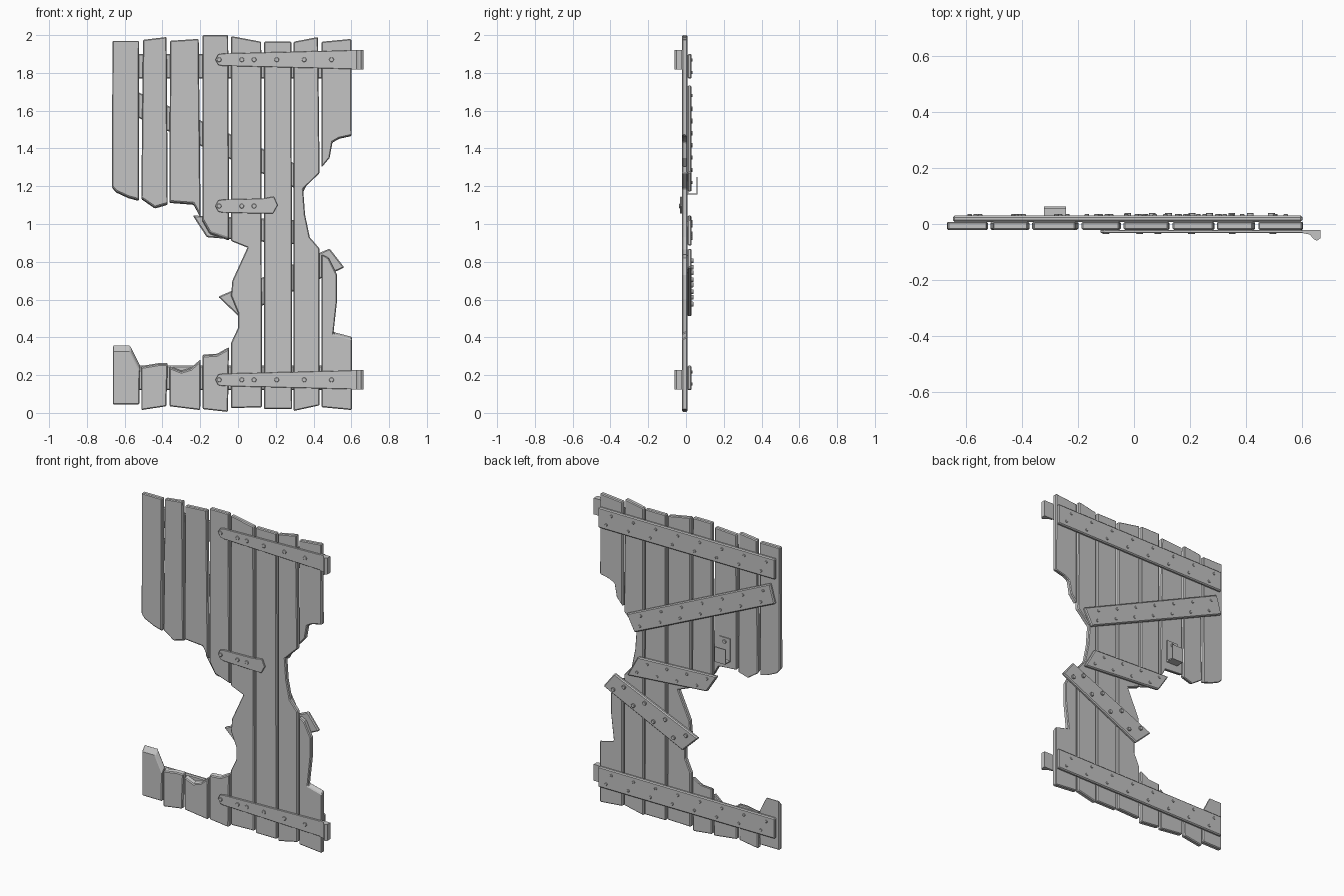
import bpy, bmesh, math
from mathutils import Matrix, Vector

if "Cube" in bpy.data.objects:
    bpy.data.objects.remove(bpy.data.objects["Cube"])

GREY = (0.55, 0.55, 0.55, 1)
grey = bpy.data.materials.new("weathered_grey")
grey.use_nodes = True
grey.diffuse_color = GREY
grey.node_tree.nodes["Principled BSDF"].inputs["Base Color"].default_value = GREY

FRONT, BACK, BRACE_BACK, STRAP_FRONT = -0.021, 0.008, 0.03, -0.032


def finish(name, bm, bevel=0):
    """Turn a bmesh into a flat shaded object, with optional worn edges."""
    bmesh.ops.recalc_face_normals(bm, faces=bm.faces)
    mesh = bpy.data.meshes.new(name)
    bm.to_mesh(mesh)
    bm.free()
    mesh.materials.append(grey)
    obj = bpy.data.objects.new(name, mesh)
    bpy.context.collection.objects.link(obj)
    if bevel:
        mod = obj.modifiers.new("worn_edges", "BEVEL")
        mod.width, mod.segments = bevel, 1
        mod.limit_method, mod.angle_limit = "ANGLE", math.radians(40)


def prism(name, ring_a, ring_b, bevel=0):
    """Close the space between two matching rings of points."""
    bm = bmesh.new()
    a, b = [[bm.verts.new(p) for p in ring] for ring in (ring_a, ring_b)]
    bm.faces.new(a)
    bm.faces.new(b)
    for i in range(len(a)):
        j = (i + 1) % len(a)
        bm.faces.new((a[i], a[j], b[j], b[i]))
    finish(name, bm, bevel)


def slab(name, outline, near, far, bevel=0, chips=(), slant=0):
    """Extrude an x-z outline along y; chipped points slope on the near side."""
    front = [(x, near, z + (slant if i in chips else 0)) for i, (x, z) in enumerate(outline)]
    prism(name, front, [(x, far, z) for x, z in outline], bevel)


def rivets(name, spots, y, height, radius=0.013):
    """Short eight sided studs, all in one object."""
    bm = bmesh.new()
    turn = Matrix.Rotation(math.pi / 2, 4, "X")
    for x, z in spots:
        bmesh.ops.create_cone(bm, cap_ends=True, segments=8, radius1=radius, radius2=radius,
                              depth=height, matrix=Matrix.Translation((x, y, z)) @ turn)
    finish(name, bm, 0.002)


def plank(name, outline, chips=(), slant=0):
    slab(name, outline, FRONT, BACK, 0.005, chips, slant)


# Upper stumps of the broken planks, broken along their lower ends
plank("plank_1_upper", [(-.665, 1.97), (-.523, 1.97), (-.525, 1.12), (-.58, 1.135), (-.645, 1.165),
                        (-.667, 1.19)], (2, 3, 4, 5), .01)
plank("plank_2_upper", [(-.503, 1.975), (-.378, 1.99), (-.372, 1.1), (-.44, 1.08), (-.512, 1.13)],
      (2, 3, 4), .01)
plank("plank_3_upper", [(-.36, 1.97), (-.208, 1.98), (-.198, 1.03), (-.235, 1.1), (-.363, 1.11)],
      (2, 3, 4), .01)
plank("plank_4_upper", [(-.187, 2), (-.052, 2), (-.047, .91), (-.15, .945), (-.187, 1.01)],
      (2, 3, 4), .015)

# Lower stumps of the broken planks, broken along their upper ends
plank("plank_1_lower", [(-.663, .045), (-.522, .045), (-.52, .26), (-.57, .36), (-.663, .36)],
      (2, 3, 4), -.035)
plank("plank_2_lower", [(-.512, .015), (-.38, .035), (-.372, .265), (-.42, .265), (-.512, .25)],
      (2, 3, 4), -.01)
plank("plank_3_lower", [(-.363, .035), (-.2, .015), (-.198, .285), (-.25, .24), (-.3, .225),
                        (-.363, .25)], (2, 3, 4, 5), -.01)
plank("plank_4_lower", [(-.187, .02), (-.053, .005), (-.048, .35), (-.11, .315), (-.187, .31)],
      (2, 3, 4), -.01)

# Planks that still run the whole height
plank("plank_5", [(-.037, 1.995), (.123, 1.965), (.127, .03), (-.037, .025), (-.037, .37),
                  (0, .45), (0, .53), (-.037, .62), (-.03, .7), (.05, .875), (-.037, .91)])
plank("plank_6", [(.138, 1.965), (.283, 1.965), (.287, .02), (.138, .02)])
plank("plank_7", [(.295, 1.965), (.424, 1.99), (.432, 1.27), (.345, 1.185), (.355, 1.05),
                  (.38, .93), (.432, .87), (.432, .04), (.295, .01)])

# Edge plank on the hinge side, missing its middle
plank("plank_8_upper", [(.443, 1.965), (.6, 1.98), (.602, 1.465), (.535, 1.45), (.5, 1.43),
                        (.485, 1.35), (.443, 1.3)], (2, 3, 4), .005)
plank("plank_8_lower", [(.443, .03), (.603, .015), (.603, .405), (.505, .43), (.525, .6),
                        (.525, .73), (.48, .82), (.443, .84)], (2, 3), -.015)


def brace(name, outline, studs, radius=0.009, height=0.01):
    """Board on the back; the outline runs top left, top right, bottom right, bottom left."""
    slab(name, outline, BACK, BRACE_BACK, 0.006)
    tl, tr, br, bl = [Vector(p) for p in outline]
    spots = []
    for i in range(studs):
        t = (i + 0.5) / studs
        for shift, side in ((-0.12, 0.25), (0.12, 0.75)):
            u = t + shift / studs
            spots.append(tl.lerp(tr, u).lerp(bl.lerp(br, u), side))
    rivets(name + "_studs", spots, BRACE_BACK, height, radius)


# Back boards
brace("top_brace", [(-.645, 1.9), (.6, 1.9), (.6, 1.77), (-.645, 1.77)], 8)
brace("upper_diagonal_brace", [(-.61, 1.735), (.4, 1.275), (.345, 1.17), (-.645, 1.615)], 7)
brace("middle_brace", [(-.24, 1.045), (.32, 1.02), (.395, .885), (-.165, .93)], 4)
brace("lower_diagonal_brace", [(-.105, .615), (.485, .87), (.563, .77), (.005, .51)], 4,
      0.013, 0.02)
brace("bottom_brace", [(-.645, .25), (.6, .25), (.6, .12), (-.645, .12)], 8)

# Iron straps on the front with curled hinge ends
STUD_X = (-.1, .02, .085, .205, .35, .495)
CURL = [(.6, -.021), (.665, -.021), (.665, -.05), (.652, -.06), (.638, -.052), (.628, -.038),
        (.6, -.032)]


def strap(name, z):
    slab(name, [(-.12, z), (-.105, z + .028), (-.08, z + .033), (.61, z + .05), (.61, z - .05),
                (-.08, z - .033), (-.105, z - .028)], STRAP_FRONT, FRONT, 0.002)
    rivets(name + "_studs", [(x, z) for x in STUD_X], STRAP_FRONT, 0.008)
    low, high = [[(x, y, z + side * .052) for x, y in CURL] for side in (-1, 1)]
    prism(name + "_hinge_curl", low, high)


strap("top_strap", 1.87)
strap("bottom_strap", 0.175)
slab("middle_strap", [(-.12, 1.095), (-.105, 1.125), (-.08, 1.13), (.13, 1.135), (.19, 1.145),
                      (.21, 1.1), (.185, 1.055), (.13, 1.055), (-.08, 1.06), (-.105, 1.066)],
     STRAP_FRONT, FRONT, 0.002)
rivets("middle_strap_studs", [(x, 1.095) for x in STUD_X[:3]], STRAP_FRONT, 0.008)

# Latch bracket on the back: mounting plate, shelf and upright lip
LEFT, RIGHT = -.32, -.243


def latch_part(name, low, high, near, far):
    slab(name, [(LEFT, low), (RIGHT, low), (RIGHT, high), (LEFT, high)], near, far)


latch_part("latch_plate", 1.155, 1.3, BACK, 0.014)
latch_part("latch_shelf", 1.155, 1.162, BACK, 0.062)
latch_part("latch_lip", 1.155, 1.25, 0.055, 0.062)
rivets("latch_stud", [((LEFT + RIGHT) / 2, 1.275)], 0.015, 0.012)
